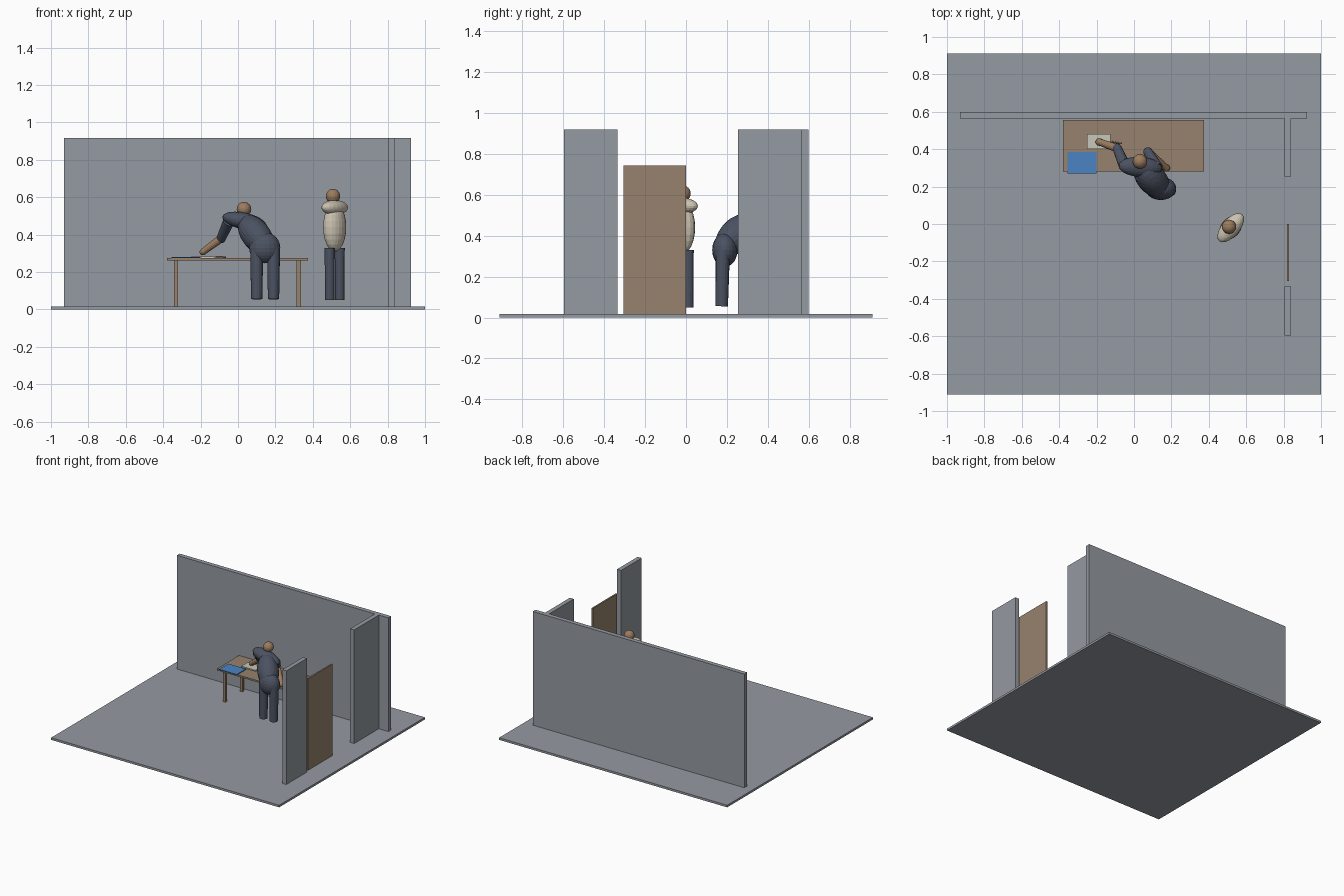
import bpy
from mathutils import Vector

if "Cube" in bpy.data.objects:
    bpy.data.objects.remove(bpy.data.objects["Cube"], do_unlink=True)


def material(name, r, g, b):
    m = bpy.data.materials.new(name)
    m.use_nodes = True
    m.diffuse_color = (r, g, b, 1)
    m.node_tree.nodes["Principled BSDF"].inputs["Base Color"].default_value = (r, g, b, 1)
    return m


GREY = material("plaster grey", .30, .325, .36)
WOOD = material("wood brown", .31, .225, .155)
NAVY = material("dark navy cloth", .07, .084, .12)
CREAM = material("cream cloth", .60, .55, .44)
SKIN = material("skin", .33, .20, .115)
BLUE = material("blue folder", .07, .23, .55)
PAPER = material("paper", .58, .57, .48)


def finish(name, mat):
    ob = bpy.context.object
    ob.name = name
    ob.data.materials.append(mat)
    return ob


def box(name, mat, x, y, z):
    """Box spanning the given (low, high) ranges."""
    spans = (x, y, z)
    bpy.ops.mesh.primitive_cube_add(size=1, location=[(a + b) / 2 for a, b in spans])
    ob = finish(name, mat)
    ob.scale = [b - a for a, b in spans]


def blob(name, mat, loc, radii, axis=(1, 0, 0)):
    """Ellipsoid whose first radius runs along axis."""
    bpy.ops.mesh.primitive_uv_sphere_add(segments=20, ring_count=12, location=loc)
    ob = finish(name, mat)
    ob.scale = radii
    ob.rotation_mode = 'QUATERNION'
    ob.rotation_quaternion = Vector(axis).to_track_quat('X', 'Z')


def limb(name, mat, a, b, r1, r2):
    """Tapered cylinder from a to b."""
    a, b = Vector(a), Vector(b)
    bpy.ops.mesh.primitive_cone_add(vertices=16, radius1=r1, radius2=r2,
                                    depth=(b - a).length, location=(a + b) / 2)
    ob = finish(name, mat)
    ob.rotation_mode = 'QUATERNION'
    ob.rotation_quaternion = (b - a).to_track_quat('Z', 'Y')


# Room shell and open door
box("floor", GREY, (-1, 1), (-.912, .912), (0, .017))
box("back_wall", GREY, (-.93, .925), (.563, .598), (.017, .918))
box("side_wall_rear", GREY, (.805, .84), (.255, .563), (.017, .918))
box("side_wall_front", GREY, (.805, .84), (-.595, -.335), (.017, .918))
box("door", WOOD, (.817, .829), (-.305, 0), (.017, .742))

# Table with four legs
box("table_top", WOOD, (-.38, .375), (.28, .555), (.262, .275))
for side, x in (("right", -.332), ("left", .325)):
    for end, y in (("front", .31), ("back", .525)):
        box(f"table_leg_{end}_{side}", WOOD, (x - .011, x + .011),
            (y - .011, y + .011), (.017, .262))

# Things on the table
box("folder", BLUE, (-.355, -.2), (.27, .385), (.275, .281))
box("paper_sheet", PAPER, (-.25, -.125), (.4, .48), (.275, .284))
limb("pen", WOOD, (-.12, .44, .282), (-.065, .43, .28), .004, .004)

# Figure leaning over the table
for side, x in (("left", .1), ("right", .19)):
    limb(f"leaning_leg_{side}", NAVY, (x, .175, .055), (x, .18, .33), .03, .035)
blob("leaning_hips", NAVY, (.143, .19, .33), (.083, .062, .083))
blob("leaning_torso", NAVY, (.095, .24, .4), (.135, .078, .078), (-.1, .11, .13))
blob("leaning_shoulders", NAVY, (.034, .305, .472), (.12, .054, .045), (.23, -.015, -.05))
limb("leaning_neck", SKIN, (.035, .315, .48), (.032, .33, .53), .02, .02)
blob("leaning_head", SKIN, (.032, .335, .536), (.039, .039, .039))

# Writing arm, then supporting arm
ARMS = (("writing", (-.05, .31, .47), (-.09, .405, .38), (-.185, .438, .31)),
        ("resting", (.125, .3, .455), (.075, .385, .38), (.172, .3, .295)))
for side, shoulder, elbow, wrist in ARMS:
    limb(f"{side}_upper_arm", NAVY, shoulder, elbow, .031, .025)
    blob(f"{side}_elbow", NAVY, elbow, (.025, .025, .025))
    limb(f"{side}_forearm", SKIN, elbow, wrist, .022, .018)
    blob(f"{side}_hand", SKIN, wrist, (.022, .02, .018),
         Vector(wrist) - Vector(elbow))

# Standing figure, turned towards the table
ACROSS = Vector((.65, .75, 0)).normalized()
MID = Vector((.517, -.02, 0))
UP = Vector((0, 0, 1))
for side, s in (("left", 1), ("right", -1)):
    foot = MID + ACROSS * .041 * s
    limb(f"standing_leg_{side}", NAVY, foot + UP * .05, foot + UP * .33, .025, .027)
blob("standing_torso", CREAM, MID + UP * .44, (.073, .052, .13), ACROSS)
blob("standing_shoulders", CREAM, MID + UP * .545, (.095, .047, .04), ACROSS)
limb("standing_neck", SKIN, MID + UP * .56, MID + UP * .6, .02, .02)
blob("standing_head", SKIN, (.508, -.015, .606), (.038, .038, .039))
